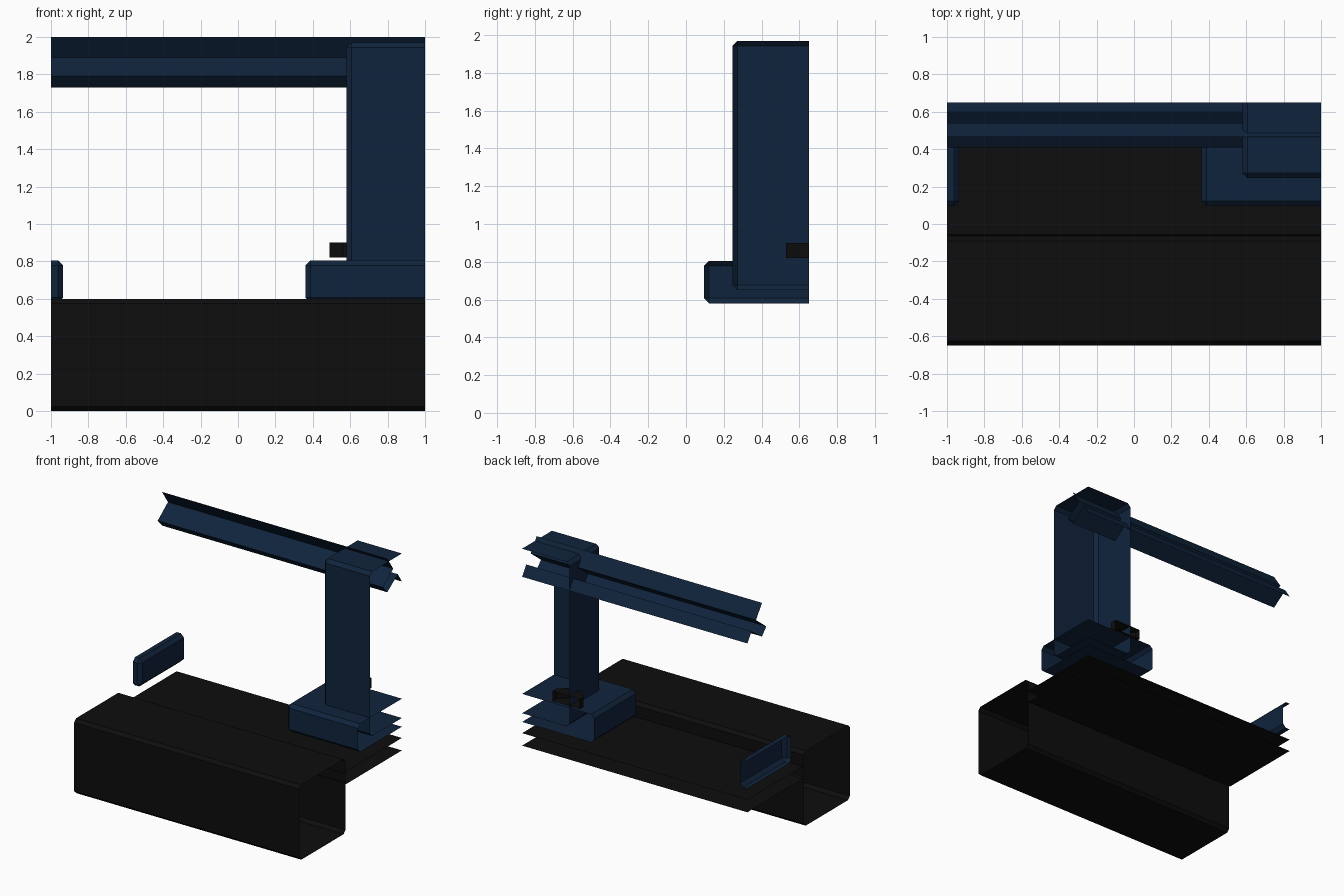
import bpy, bmesh, math
from mathutils import Vector

if "Cube" in bpy.data.objects:
    bpy.data.objects.remove(bpy.data.objects["Cube"])


def material(name, rgb):
    m = bpy.data.materials.new(name)
    m.diffuse_color = (*rgb, 1)
    m.use_nodes = True
    m.node_tree.nodes["Principled BSDF"].inputs["Base Color"].default_value = m.diffuse_color
    return m


NAVY = material("dark navy", (0.005, 0.0175, 0.046))
BLACK = material("soft black", (0.004, 0.004, 0.004))


def finish(bm, name, mat):
    """Trim the part to the section limits, leaving the cut sides open."""
    bmesh.ops.recalc_face_normals(bm, faces=bm.faces[:])
    for co, no in (((1, 0, 0), (1, 0, 0)), ((-1, 0, 0), (-1, 0, 0)), ((0, 0.65, 0), (0, 1, 0))):
        bmesh.ops.bisect_plane(bm, geom=bm.verts[:] + bm.edges[:] + bm.faces[:],
                               plane_co=co, plane_no=no, clear_outer=True)
    me = bpy.data.meshes.new(name)
    bm.to_mesh(me)
    bm.free()
    me.materials.append(mat)
    ob = bpy.data.objects.new(name, me)
    bpy.context.collection.objects.link(ob)


def box(name, mat, x, y, z, bevel):
    """Chamfered box given by its ranges on each axis."""
    bm = bmesh.new()
    bmesh.ops.create_cube(bm, size=1)
    for v in bm.verts:
        v.co = Vector([(r[0] + r[1]) / 2 + c * (r[1] - r[0]) for c, r in zip(v.co, (x, y, z))])
    bmesh.ops.bevel(bm, geom=bm.edges[:], offset=bevel, segments=1, profile=0.5, affect='EDGES')
    finish(bm, name, mat)


# base: tall front block and lower rear shelf
box("base_block", BLACK, (-1.5, 1.5), (-0.65, -0.065), (0, 0.6), 0.025)
box("rear_shelf", BLACK, (-1.5, 1.5), (-0.07, 1.2), (0.39, 0.49), 0.015)

# feet and column
box("right_foot", NAVY, (0.36, 1.5), (0.095, 1.2), (0.58, 0.805), 0.027)
box("left_foot", NAVY, (-1.5, -0.935), (0.095, 1.2), (0.58, 0.805), 0.027)
box("column", NAVY, (0.58, 1.5), (0.245, 1.2), (0.65, 1.97), 0.027)

# slanted upper beam: folded sheet with a projecting rib
profile = [(0.465, 2.0), (0.54, 1.89), (0.41, 1.79), (0.465, 1.73), (0.598, 1.824), (0.65, 1.745)]
bm = bmesh.new()
rows = [[bm.verts.new((x, y, z)) for y, z in profile] for x in (-1, 1)]
for i in range(len(profile) - 1):
    bm.faces.new((rows[0][i], rows[0][i + 1], rows[1][i + 1], rows[1][i]))
finish(bm, "upper_beam", NAVY)

# small knob beside the column
bm = bmesh.new()
bmesh.ops.create_cone(bm, cap_ends=True, segments=8, radius1=0.13, radius2=0.13, depth=0.08)
ang = math.atan2(bm.verts[:][0].co.y, bm.verts[:][0].co.x)
for v in bm.verts:
    a = math.atan2(v.co.y, v.co.x) - ang + math.pi / 8
    v.co = Vector((0.61 + 0.13 * math.cos(a), 0.65 + 0.13 * math.sin(a), 0.86 + v.co.z))
finish(bm, "side_knob", BLACK)
